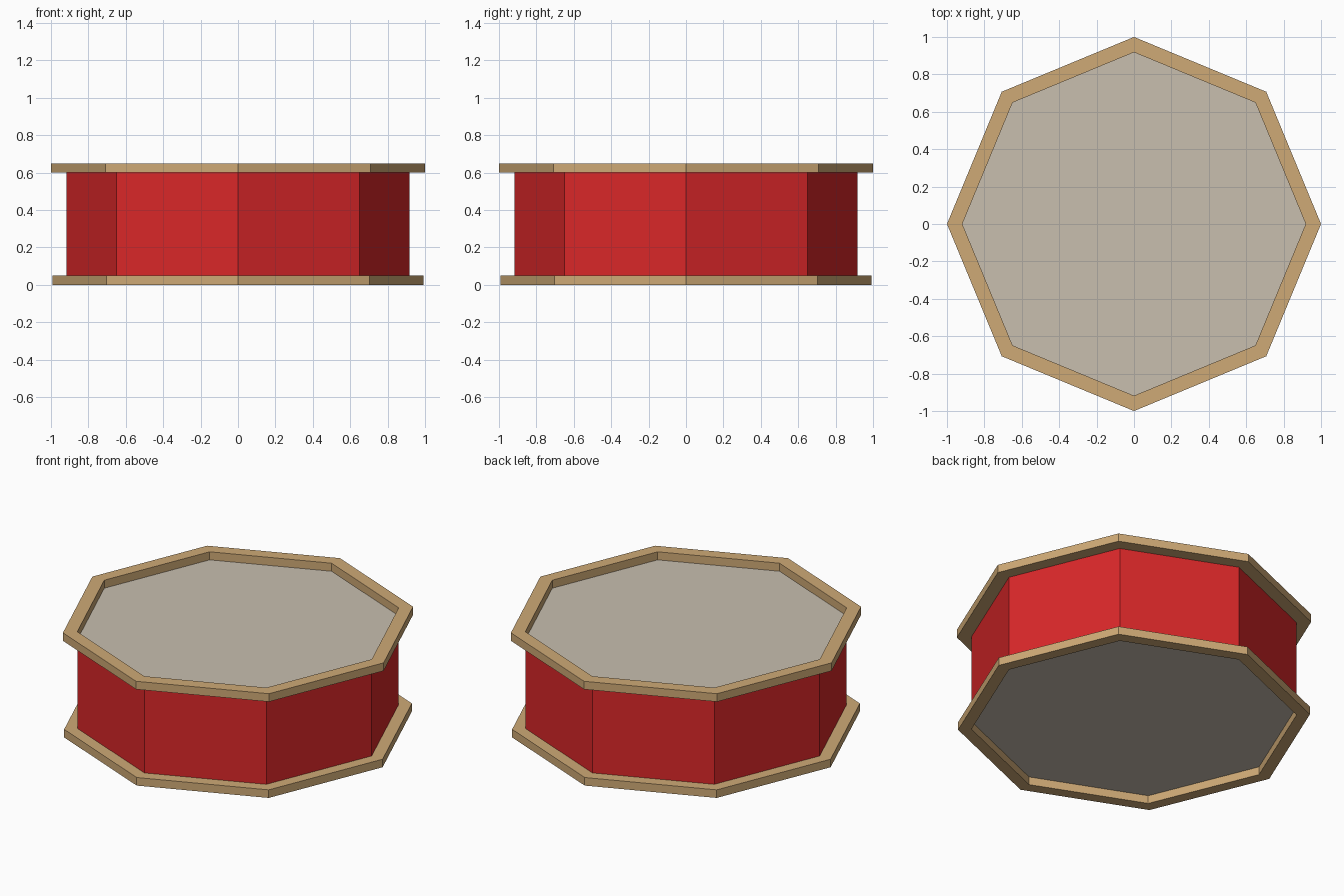
import bpy, bmesh, math

if "Cube" in bpy.data.objects:
    bpy.data.objects.remove(bpy.data.objects["Cube"])

SIDES = 8
INNER = 0.918


def material(name, rgb):
    m = bpy.data.materials.new(name)
    m.diffuse_color = (*rgb, 1)
    m.use_nodes = True
    m.node_tree.nodes["Principled BSDF"].inputs["Base Color"].default_value = m.diffuse_color
    return m


wood = material("wood", (0.62, 0.40, 0.18))
red = material("red_paint", (0.70, 0.02, 0.022))
hide = material("pale_skin", (0.58, 0.52, 0.43))


def make_object(name, bm, mat):
    me = bpy.data.meshes.new(name)
    bm.to_mesh(me)
    bm.free()
    me.materials.append(mat)
    ob = bpy.data.objects.new(name, me)
    bpy.context.collection.objects.link(ob)
    return ob


def ring(bm, r, z):
    return [bm.verts.new((r * math.cos(2 * math.pi * i / SIDES),
                          r * math.sin(2 * math.pi * i / SIDES), z))
            for i in range(SIDES)]


def swept(name, profile, mat, closed):
    """Turn an (r, z) profile into an octagonal band."""
    bm = bmesh.new()
    loops = [ring(bm, r, z) for r, z in profile]
    pairs = list(zip(loops, loops[1:]))
    if closed:
        pairs.append((loops[-1], loops[0]))
    for a, b in pairs:
        for i in range(SIDES):
            j = (i + 1) % SIDES
            bm.faces.new((a[i], a[j], b[j], b[i]))
    return make_object(name, bm, mat)


def skin(name, z, up):
    bm = bmesh.new()
    verts = ring(bm, INNER, z)
    bm.faces.new(verts if up else verts[::-1])
    return make_object(name, bm, hide)


# Drum wall
swept("shell", [(INNER, 0.05), (INNER, 0.60)], red, False)

# Raised hoops, the lower one slightly narrower
for name, outer, z in (("top_hoop", 1.0, 0.60), ("bottom_hoop", 0.993, 0.0)):
    swept(name, [(outer, z), (outer, z + 0.05),
                 (INNER, z + 0.05), (INNER, z)], wood, True)

# Recessed drum skins
skin("top_skin", 0.60, True)
skin("bottom_skin", 0.05, False)
